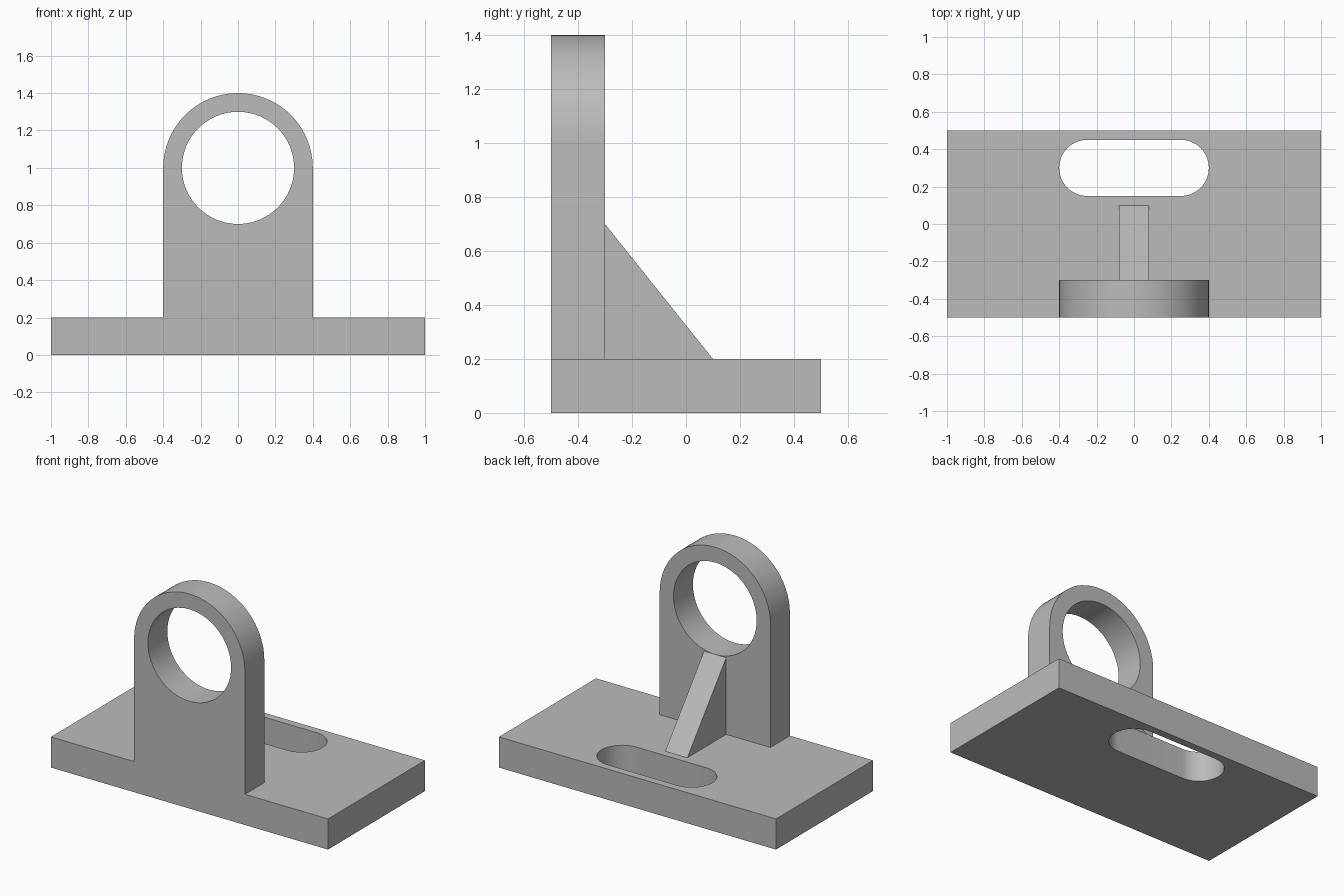
import bpy
import bmesh
from math import pi, sin, cos
from mathutils import Vector, Matrix

cube = bpy.data.objects.get("Cube")
if cube:
    bpy.data.objects.remove(cube, do_unlink=True)

GREY = (0.5, 0.5, 0.5, 1.0)
grey = bpy.data.materials.new("plain grey")
grey.use_nodes = True
grey.diffuse_color = GREY
grey.node_tree.nodes["Principled BSDF"].inputs["Base Color"].default_value = GREY


def arc(cx, cy, r, start, end, steps=32):
    """Points along an arc, both ends included."""
    angles = [start + (end - start) * i / steps for i in range(steps + 1)]
    return [(cx + r * cos(a), cy + r * sin(a)) for a in angles]


def prism(name, outline, depth, matrix, holes=()):
    """Fill a flat profile with holes, extrude it along its normal, then place it."""
    bm = bmesh.new()
    for loop in (outline, *holes):
        verts = [bm.verts.new((x, y, 0)) for x, y in loop]
        for a, b in zip(verts, verts[1:] + verts[:1]):
            bm.edges.new((a, b))
    bmesh.ops.triangle_fill(bm, edges=bm.edges[:], use_beauty=True, normal=(0, 0, 1))
    top = bmesh.ops.extrude_face_region(bm, geom=bm.faces[:], use_keep_orig=True)["geom"]
    moved = [v for v in top if isinstance(v, bmesh.types.BMVert)]
    bmesh.ops.translate(bm, verts=moved, vec=Vector((0, 0, depth)))
    bmesh.ops.transform(bm, matrix=matrix, verts=bm.verts[:])
    bmesh.ops.recalc_face_normals(bm, faces=bm.faces[:])
    mesh = bpy.data.meshes.new(name)
    bm.to_mesh(mesh)
    bm.free()
    mesh.materials.append(grey)
    obj = bpy.data.objects.new(name, mesh)
    bpy.context.collection.objects.link(obj)
    bpy.ops.object.select_all(action='DESELECT')
    obj.select_set(True)
    bpy.context.view_layer.objects.active = obj
    bpy.ops.object.shade_smooth_by_angle(angle=pi / 6)
    return obj


BASE_TOP = 0.2

# Base plate with a rounded slot near the back
slot = arc(0.25, 0.3, 0.15, -pi / 2, pi / 2) + arc(-0.25, 0.3, 0.15, pi / 2, 3 * pi / 2)
prism("base_plate", [(-1, -0.5), (1, -0.5), (1, 0.5), (-1, 0.5)], BASE_TOP,
      Matrix.Identity(4), [slot])

# Upright lug with a round top and a bore; profile x, z runs back from the front
bore = arc(0, 1, 0.3, 0, 2 * pi, 64)[:-1]
lug = [(-0.4, BASE_TOP), (0.4, BASE_TOP)] + arc(0, 1, 0.4, 0, pi)
prism("upright_lug", lug, -0.2,
      Matrix.Translation((0, -0.5, 0)) @ Matrix.Rotation(pi / 2, 4, 'X'), [bore])

# Triangular rib behind the lug; profile y, z runs across x
to_side = Matrix(((0, 0, 1, -0.08), (1, 0, 0, 0), (0, 1, 0, 0), (0, 0, 0, 1)))
prism("support_rib", [(-0.3, BASE_TOP), (0.1, BASE_TOP), (-0.3, 0.7)], 0.16, to_side)
